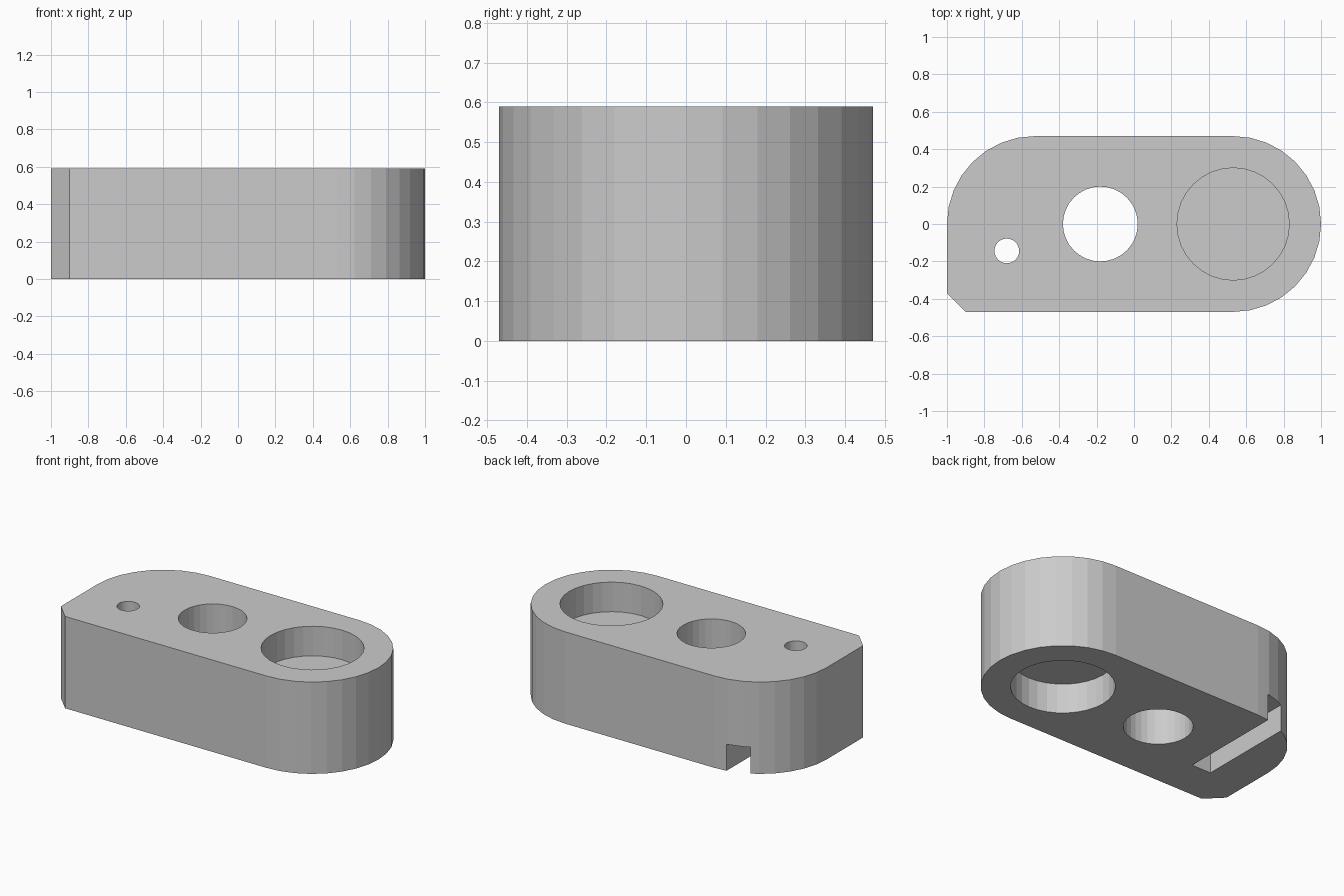
import bpy
import bmesh
import math

if "Cube" in bpy.data.objects:
    bpy.data.objects.remove(bpy.data.objects["Cube"])

H = 0.59          # block height
R = 0.47          # end radius
CX = 0.53         # end arc centre distance
SEG = 32          # sides of a full circle

grey = bpy.data.materials.new("plain grey")
grey.diffuse_color = (0.6, 0.6, 0.6, 1.0)
grey.use_nodes = True
grey.node_tree.nodes["Principled BSDF"].inputs["Base Color"].default_value = grey.diffuse_color


def arc(cx, cy, r, first, last):
    """Points on a circle between two step numbers of SEG."""
    return [(cx + r * math.cos(2 * math.pi * i / SEG),
             cy + r * math.sin(2 * math.pi * i / SEG))
            for i in range(first, last + 1)]


def prism(name, outline, z0, z1):
    """Extrude a counter-clockwise outline from z0 to z1."""
    bm = bmesh.new()
    low = bm.faces.new([bm.verts.new((x, y, z0)) for x, y in outline])
    top = bmesh.ops.extrude_face_region(bm, geom=[low])["geom"]
    bmesh.ops.translate(bm, vec=(0, 0, z1 - z0),
                        verts=[g for g in top if isinstance(g, bmesh.types.BMVert)])
    bmesh.ops.recalc_face_normals(bm, faces=bm.faces)
    mesh = bpy.data.meshes.new(name)
    bm.to_mesh(mesh)
    bm.free()
    mesh.materials.append(grey)
    obj = bpy.data.objects.new(name, mesh)
    bpy.context.collection.objects.link(obj)
    return obj


def cylinder(name, x, y, r, z0, z1):
    return prism(name, arc(x, y, r, 0, SEG - 1), z0, z1)


# Block: round right end, one round back corner, one chamfered front corner
outline = arc(CX, 0, R, -SEG // 4, SEG // 4)
outline += arc(-CX, 0, R, SEG // 4, SEG // 2)
outline += [(-1.0, -0.37), (-0.9, -R)]
block = prism("block", outline, 0, H)

# Cutters: through holes, pockets from both sides, slot under the small hole
slot = [(-0.747, -0.212), (-0.612, -0.212), (-0.612, 0.6), (-0.747, 0.6)]
cutters = [
    cylinder("middle_hole_cutter", -0.18, 0, 0.20, -0.1, H + 0.1),
    cylinder("top_pocket_cutter", CX, 0, 0.30, H - 0.19, H + 0.1),
    cylinder("bottom_pocket_cutter", CX, 0, 0.30, -0.1, 0.19),
    prism("slot_cutter", slot, -0.1, 0.17),
    cylinder("small_hole_cutter", -0.68, -0.144, 0.066, 0.1, H + 0.1),
]
for cutter in cutters:
    cutter.hide_render = True
    cutter.hide_set(True)
    mod = block.modifiers.new(cutter.name, 'BOOLEAN')
    mod.operation = 'DIFFERENCE'
    mod.solver = 'EXACT'
    mod.object = cutter

# Bake the cuts and drop the helpers
bpy.context.view_layer.update()
deps = bpy.context.evaluated_depsgraph_get()
cut_mesh = bpy.data.meshes.new_from_object(block.evaluated_get(deps))
block.modifiers.clear()
block.data = cut_mesh
for cutter in cutters:
    bpy.data.objects.remove(cutter)
